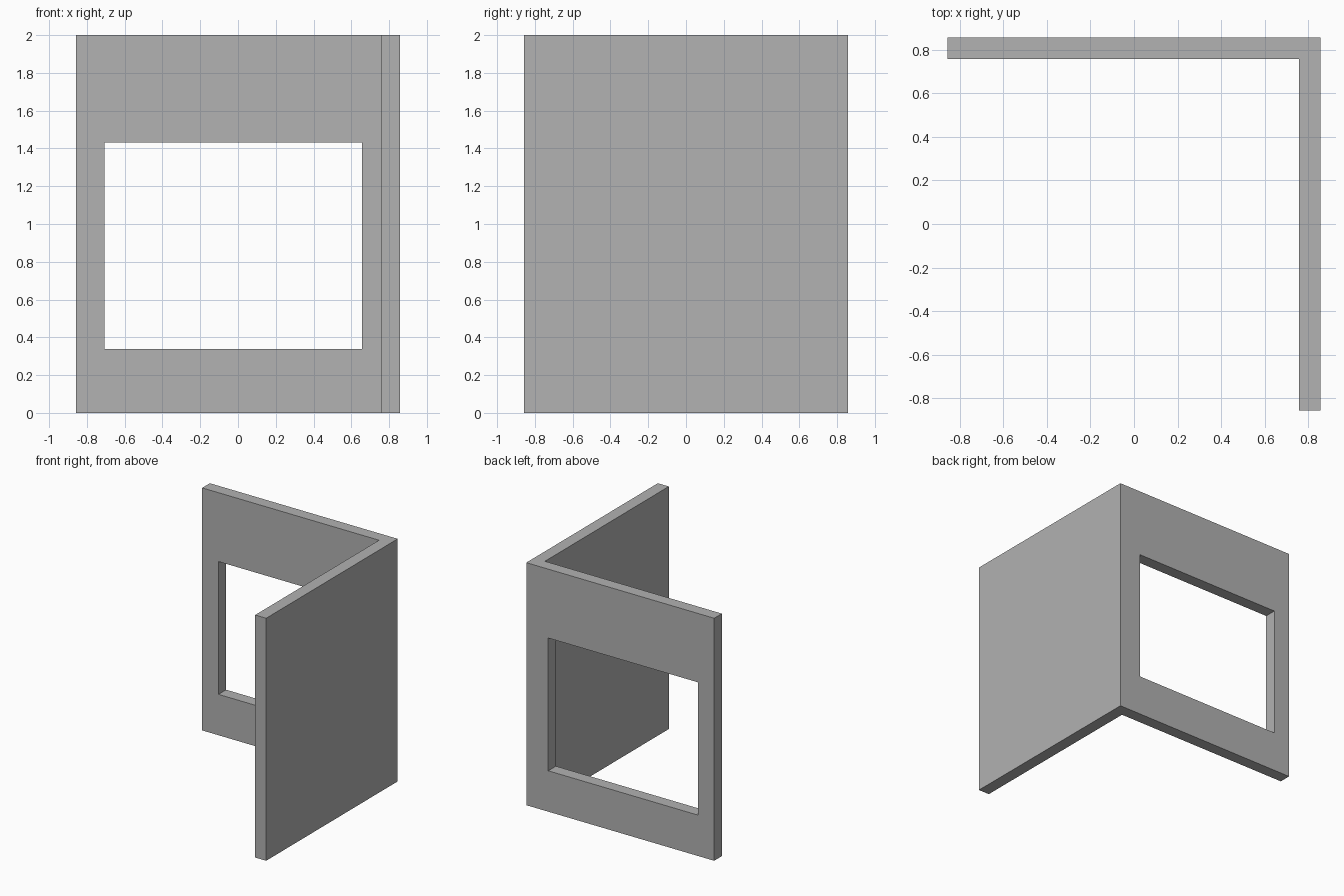
import bpy
import bmesh

default = bpy.data.objects.get("Cube")
if default:
    bpy.data.objects.remove(default, do_unlink=True)

HALF = 0.857      # half width and half depth
INNER = 0.757     # inner wall faces
HEIGHT = 2.0

# One plain grey for the walls
grey = bpy.data.materials.new("plain_grey")
grey.use_nodes = True
colour = (0.445, 0.445, 0.445, 1)
grey.diffuse_color = colour
grey.node_tree.nodes["Principled BSDF"].inputs["Base Color"].default_value = colour


def prism(name, footprint, bottom, top):
    """Extrude a flat footprint upwards into a solid."""
    bm = bmesh.new()
    base = bm.faces.new([bm.verts.new((x, y, bottom)) for x, y in footprint])
    result = bmesh.ops.extrude_face_region(bm, geom=[base])
    for v in result["geom"]:
        if isinstance(v, bmesh.types.BMVert):
            v.co.z = top
    bmesh.ops.recalc_face_normals(bm, faces=bm.faces)
    mesh = bpy.data.meshes.new(name)
    bm.to_mesh(mesh)
    bm.free()
    mesh.materials.append(grey)
    obj = bpy.data.objects.new(name, mesh)
    bpy.context.collection.objects.link(obj)
    return obj


# Back wall and left wall as one L-shaped solid
walls = prism("corner_walls", [
    (-HALF, HALF), (-HALF, INNER), (INNER, INNER),
    (INNER, -HALF), (HALF, -HALF), (HALF, HALF)], 0, HEIGHT)

# Window opening through the back wall
left, right = -0.708, 0.657
cutter = prism("window_cutter", [
    (left, INNER - 0.1), (right, INNER - 0.1),
    (right, HALF + 0.1), (left, HALF + 0.1)], 0.337, 1.432)
cutter.hide_render = True
cutter.hide_viewport = True
cutter.display_type = 'WIRE'

opening = walls.modifiers.new("window_opening", 'BOOLEAN')
opening.operation = 'DIFFERENCE'
opening.solver = 'EXACT'
opening.object = cutter
